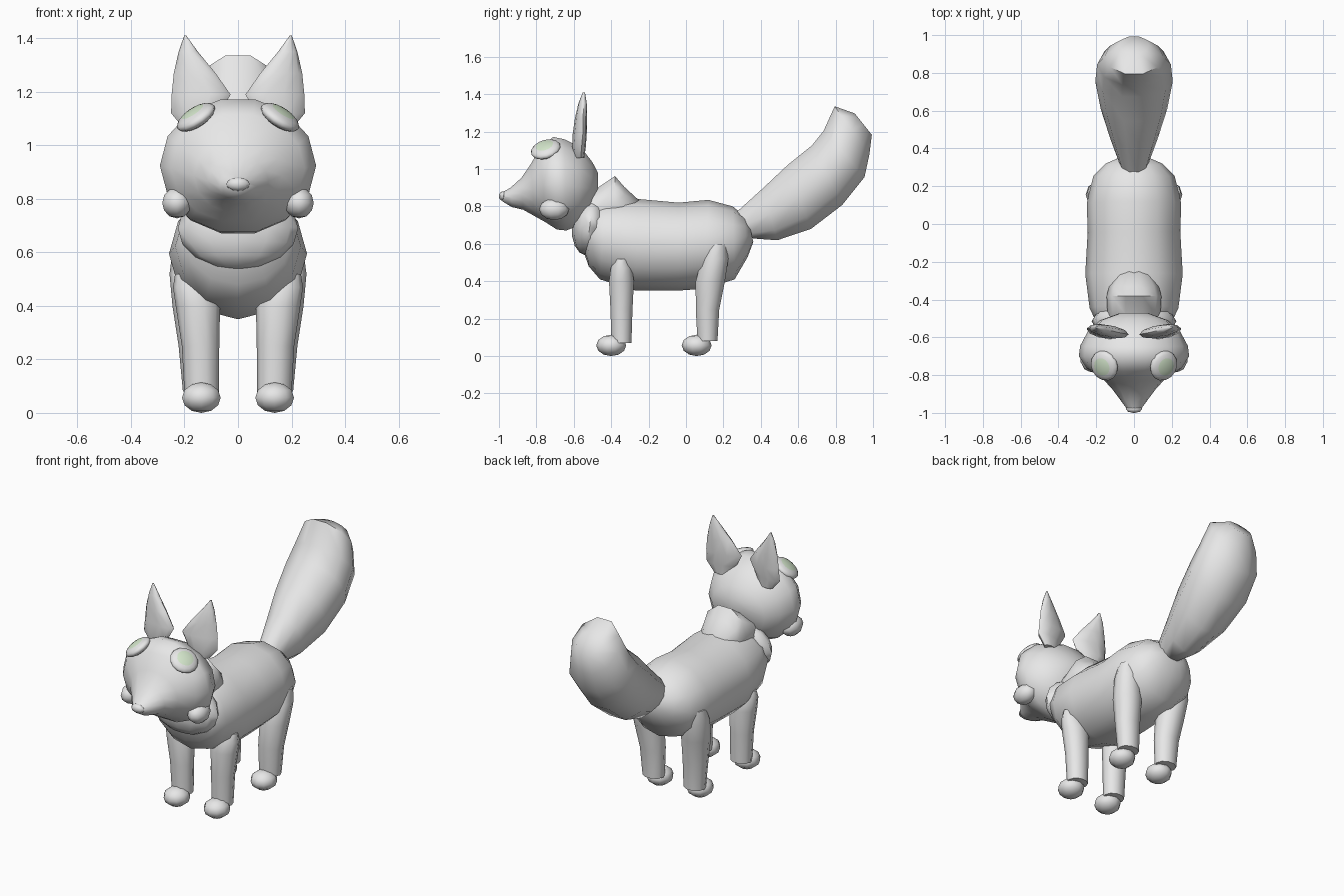
import bpy, bmesh, math
from mathutils import Vector, Matrix


def material(name, rgb):
    m = bpy.data.materials.new(name)
    m.diffuse_color = (*rgb, 1)
    return m


GREY = material("soft grey", (0.8, 0.8, 0.8))
GREEN = material("pale green", (0.68, 0.82, 0.62))


def finish(name, bm, mirror=False, mats=(GREY,), angle=55):
    bmesh.ops.recalc_face_normals(bm, faces=bm.faces)
    me = bpy.data.meshes.new(name)
    bm.to_mesh(me)
    bm.free()
    for m in mats:
        me.materials.append(m)
    for p in me.polygons:
        p.use_smooth = True
    me.set_sharp_from_angle(angle=math.radians(angle))
    ob = bpy.data.objects.new(name, me)
    bpy.context.collection.objects.link(ob)
    if mirror:
        ob.modifiers.new("mirror", 'MIRROR').use_mirror_merge = False
    return ob


def loft(name, rings, sides=12, mirror=False):
    """Skin over elliptical rings, each given as centre, half axis, half axis."""
    bm = bmesh.new()
    loops = []
    for c, u, v in rings:
        c, u, v = Vector(c), Vector(u), Vector(v)
        loops.append([bm.verts.new(c + u * math.cos(a) + v * math.sin(a))
                      for a in (2 * math.pi * i / sides for i in range(sides))])
    for a, b in zip(loops, loops[1:]):
        for i in range(sides):
            j = (i + 1) % sides
            bm.faces.new((a[i], a[j], b[j], b[i]))
    bm.faces.new(loops[0])
    bm.faces.new(loops[-1])
    return finish(name, bm, mirror)


def spine(name, rows, sides=12):
    """Rows: top y, top z, bottom y, bottom z, half width."""
    rings = []
    for ty, tz, by, bz, w in rows:
        rings.append(((0, (ty + by) / 2, (tz + bz) / 2), (w, 0, 0),
                      (0, (ty - by) / 2, (tz - bz) / 2)))
    return loft(name, rings, sides)


def upright(name, rows, sides=10):
    """Rows: z, x, half width x, y, half depth y, twist; mirrored in x."""
    rings = [((x, y, z), (rx, rx * t, 0), (0, ry, 0)) for z, x, rx, y, ry, t in rows]
    return loft(name, rings, sides, True)


def blob(name, c, r, mirror=False, tilt=0, seg=10, rows=6):
    bm = bmesh.new()
    bmesh.ops.create_uvsphere(bm, u_segments=seg, v_segments=rows, radius=1,
                              matrix=Matrix.Translation(c) @ Matrix.Rotation(tilt, 4, 'X')
                              @ Matrix.Diagonal((*r, 1)))
    return finish(name, bm, mirror)


# Body, neck and chest ruff
spine("body", [
    (-0.57, 0.74, -0.57, 0.62, 0.11), (-0.52, 0.81, -0.52, 0.48, 0.20),
    (-0.43, 0.835, -0.46, 0.41, 0.235), (-0.26, 0.84, -0.27, 0.35, 0.258),
    (-0.04, 0.82, -0.04, 0.35, 0.245), (0.12, 0.835, 0.10, 0.36, 0.25),
    (0.25, 0.80, 0.26, 0.41, 0.215), (0.31, 0.75, 0.33, 0.53, 0.15),
    (0.34, 0.70, 0.36, 0.61, 0.08)])
spine("neck", [(-0.60, 0.86, -0.58, 0.66, 0.13), (-0.48, 0.90, -0.48, 0.66, 0.14),
               (-0.38, 0.97, -0.38, 0.66, 0.145), (-0.33, 0.91, -0.32, 0.68, 0.13),
               (-0.25, 0.835, -0.25, 0.70, 0.08)], 10)
blob("chest_ruff", (0, -0.515, 0.69), (0.225, 0.095, 0.155), tilt=-0.12, seg=12, rows=8)

# Head tapering into the snout
spine("head", [
    (-0.47, 0.98, -0.47, 0.88, 0.07), (-0.50, 1.04, -0.52, 0.75, 0.18),
    (-0.56, 1.12, -0.58, 0.69, 0.245), (-0.65, 1.165, -0.64, 0.665, 0.285),
    (-0.71, 1.178, -0.69, 0.67, 0.292), (-0.78, 1.12, -0.75, 0.71, 0.25),
    (-0.83, 1.03, -0.81, 0.745, 0.165), (-0.88, 0.955, -0.87, 0.78, 0.115),
    (-0.94, 0.90, -0.93, 0.795, 0.07), (-0.985, 0.875, -0.98, 0.825, 0.035)], 14)
blob("nose", (0, -0.977, 0.855), (0.044, 0.024, 0.026), seg=8)
blob("cheek", (0.228, -0.705, 0.785), (0.058, 0.08, 0.058), True)

# Thin pointed ears
upright("ear", [
    (1.06, 0.15, 0.05, -0.57, 0.025, 0.15), (1.12, 0.158, 0.092, -0.572, 0.034, 0.15),
    (1.19, 0.138, 0.110, -0.568, 0.034, 0.15), (1.27, 0.162, 0.078, -0.562, 0.03, 0.15),
    (1.35, 0.186, 0.036, -0.553, 0.022, 0.15), (1.41, 0.197, 0.004, -0.546, 0.006, 0.15)])

# Domed eyes with a green centre
bm = bmesh.new()
turn = Vector((0.52, -0.26, 0.81)).to_track_quat('Z', 'Y').to_matrix().to_4x4()
bmesh.ops.create_uvsphere(bm, u_segments=14, v_segments=10, radius=1)
for f in bm.faces:
    f.material_index = int(f.calc_center_median().z > 0.84)
bm.transform(Matrix.Translation((0.157, -0.75, 1.105)) @ turn
             @ Matrix.Diagonal((0.082, 0.082, 0.032, 1)))
finish("eye", bm, True, (GREY, GREEN))

# Legs and feet
upright("front_leg", [
    (0.07, 0.136, 0.064, -0.345, 0.056, 0), (0.25, 0.140, 0.070, -0.345, 0.062, 0),
    (0.40, 0.150, 0.083, -0.345, 0.070, 0), (0.47, 0.165, 0.078, -0.345, 0.060, 0),
    (0.52, 0.175, 0.060, -0.345, 0.035, 0)])
upright("rear_leg", [
    (0.08, 0.140, 0.066, 0.115, 0.056, 0), (0.25, 0.146, 0.076, 0.115, 0.066, 0),
    (0.40, 0.160, 0.085, 0.130, 0.082, 0), (0.52, 0.178, 0.078, 0.155, 0.075, 0),
    (0.60, 0.190, 0.055, 0.172, 0.050, 0)])
blob("front_foot", (0.137, -0.40, 0.057), (0.076, 0.08, 0.057), True)
blob("rear_foot", (0.137, 0.057, 0.057), (0.076, 0.08, 0.057), True)

# Bushy raised tail
spine("tail", [
    (0.27, 0.775, 0.36, 0.625, 0.075), (0.41, 0.905, 0.49, 0.612, 0.125),
    (0.54, 1.03, 0.67, 0.67, 0.175), (0.67, 1.135, 0.84, 0.80, 0.205),
    (0.73, 1.21, 0.96, 0.95, 0.195), (0.79, 1.342, 0.985, 1.07, 0.155),
    (0.90, 1.30, 0.996, 1.18, 0.08)], 10)
